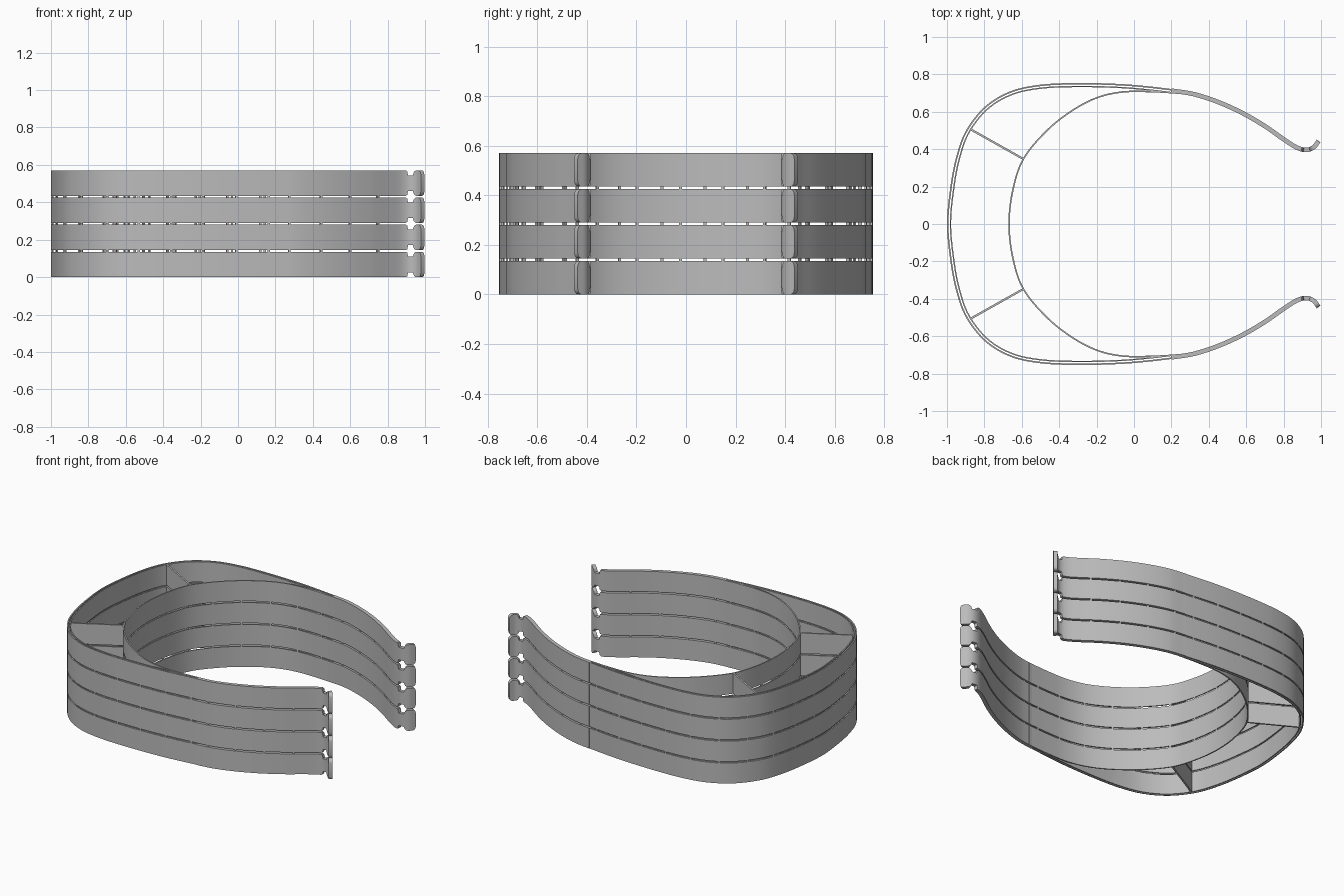
import bpy, bmesh, math
from mathutils import Vector, Matrix

if "Cube" in bpy.data.objects:
    bpy.data.objects.remove(bpy.data.objects["Cube"])

HEIGHT, PITCH, LAYERS = 0.135, 0.145, 4

grey = bpy.data.materials.new("plain grey")
grey.use_nodes = True
grey.diffuse_color = (0.5, 0.5, 0.5, 1)
grey.node_tree.nodes["Principled BSDF"].inputs["Base Color"].default_value = (0.5, 0.5, 0.5, 1)


def smooth_path(points, step):
    """Spline through the points, resampled at an even spacing."""
    p = [Vector(q) for q in points]
    p = [2 * p[0] - p[1]] + p + [2 * p[-1] - p[-2]]
    dense = []
    for a, b, c, d in zip(p, p[1:], p[2:], p[3:]):
        for i in range(40):
            t = i / 40
            dense.append(0.5 * (2 * b + (c - a) * t + (2 * a - 5 * b + 4 * c - d) * t ** 2
                                + (3 * b - a - 3 * c + d) * t ** 3))
    dense.append(p[-2])
    total = sum((b - a).length for a, b in zip(dense, dense[1:]))
    gap = total / round(total / step)
    out, run = [dense[0]], 0
    for a, b in zip(dense, dense[1:]):
        run += (b - a).length
        if run >= gap * len(out) - 1e-5:
            out.append(b)
    return out


def normals(path):
    result = []
    for i in range(len(path)):
        t = (path[min(i + 1, len(path) - 1)] - path[max(i - 1, 0)]).normalized()
        result.append(Vector((t.y, -t.x)))
    return result


def finish(name, bm, smooth=True):
    bmesh.ops.recalc_face_normals(bm, faces=bm.faces)
    mesh = bpy.data.meshes.new(name)
    bm.to_mesh(mesh)
    bm.free()
    mesh.materials.append(grey)
    obj = bpy.data.objects.new(name, mesh)
    bpy.context.collection.objects.link(obj)
    if smooth:
        bpy.ops.object.select_all(action='DESELECT')
        obj.select_set(True)
        bpy.context.view_layer.objects.active = obj
        bpy.ops.object.shade_smooth_by_angle(angle=math.radians(30))
    return obj


def ribbon(name, path, offset, thick, inset=lambda d: 0):
    """Upright strip along a path, repeated once per layer."""
    bm = bmesh.new()
    rings, left = [], sum((b - a).length for a, b in zip(path, path[1:]))
    for i, (p, n) in enumerate(zip(path, normals(path))):
        if i:
            left -= (p - path[i - 1]).length
        a, b = p + n * (offset - thick / 2), p + n * (offset + thick / 2)
        lo = inset(left)
        hi = HEIGHT - lo
        rings.append([bm.verts.new((q.x, q.y, z))
                      for q, z in ((a, lo), (b, lo), (b, hi), (a, hi))])
    for r, s in zip(rings, rings[1:]):
        for k in range(4):
            m = (k + 1) % 4
            bm.faces.new((r[k], r[m], s[m], s[k]))
    bm.faces.new(rings[0])
    bm.faces.new(rings[-1])
    first = finish(name + "_1", bm)
    for i in range(1, LAYERS):
        copy = first.copy()
        copy.name = f"{name}_{i + 1}"
        copy.location.z = PITCH * i
        bpy.context.collection.objects.link(copy)


def mirrored(points):
    return [(x, -y) for x, y in reversed(points[1:])] + points


# Half outlines from the middle of the closed side to the arms
outer_half = [(-1, 0), (-0.983, 0.19), (-0.953, 0.35), (-0.9, 0.497), (-0.797, 0.628),
              (-0.66, 0.71), (-0.5, 0.745), (-0.3, 0.754), (-0.08, 0.749),
              (0.08, 0.736), (0.24, 0.717)]
inner_half = [(-0.668, 0), (-0.648, 0.18), (-0.59, 0.35), (-0.46, 0.505), (-0.32, 0.613),
              (-0.19, 0.678), (-0.06, 0.706), (0.08, 0.708), (0.24, 0.7)]
arm_points = [(0.2, 0.713), (0.32, 0.694), (0.45, 0.652), (0.58, 0.593), (0.7, 0.523),
              (0.8, 0.453), (0.87, 0.409), (0.92, 0.396), (0.96, 0.41), (0.987, 0.444)]

outer = smooth_path(mirrored(outer_half), 0.025)
inner = smooth_path(mirrored(inner_half), 0.025)

ribbon("outer_wall", outer, 0.004, 0.008)
ribbon("outer_lining", outer, 0.019, 0.007)
ribbon("inner_band", inner, 0, 0.008)


def hook_inset(d):
    """Rounded tip, then a narrow neck, then the full-height arm."""
    tip, neck, r = 0.065, 0.1, 0.022
    if d > neck:
        return 0.004 if d < neck + 0.008 else 0
    if d > tip:
        return 0.026
    e = r - min(r, d, tip - d)
    return r - math.sqrt(max(0, r * r - e * e))


# Arms with hooked ends, and the struts between the bands
pegs = [(outer, 0.004, 0.01), (inner, 0, 0.01)]
for side, sign in (("left", 1), ("right", -1)):
    arm = smooth_path([(x, y * sign) for x, y in arm_points], 0.004)
    ribbon(f"{side}_arm".replace("left", "back").replace("right", "front"),
           arm, 0, 0.024, hook_inset)
    pegs.append((arm[:-30], 0, 0.018))
    strut = [Vector((-0.877, 0.508 * sign)), Vector((-0.592, 0.348 * sign))]
    ribbon("back_strut" if sign > 0 else "front_strut", strut, 0, 0.011)

# Small breakaway pegs that hold the stacked layers together
bm = bmesh.new()
for path, offset, thick in pegs:
    run = 0.1
    for i, n in enumerate(normals(path)):
        if i:
            run += (path[i] - path[i - 1]).length
        if run < 0.17:
            continue
        run = 0
        spot = path[i] + n * offset
        for k in range(1, LAYERS):
            z = PITCH * k - (PITCH - HEIGHT) / 2
            bmesh.ops.create_cube(bm, size=1, matrix=(
                Matrix.Translation((spot.x, spot.y, z))
                @ Matrix.Rotation(math.atan2(n.y, n.x), 4, 'Z')
                @ Matrix.Diagonal((thick * 0.8, 0.012, 0.014, 1))))
finish("layer_pegs", bm, smooth=False)
